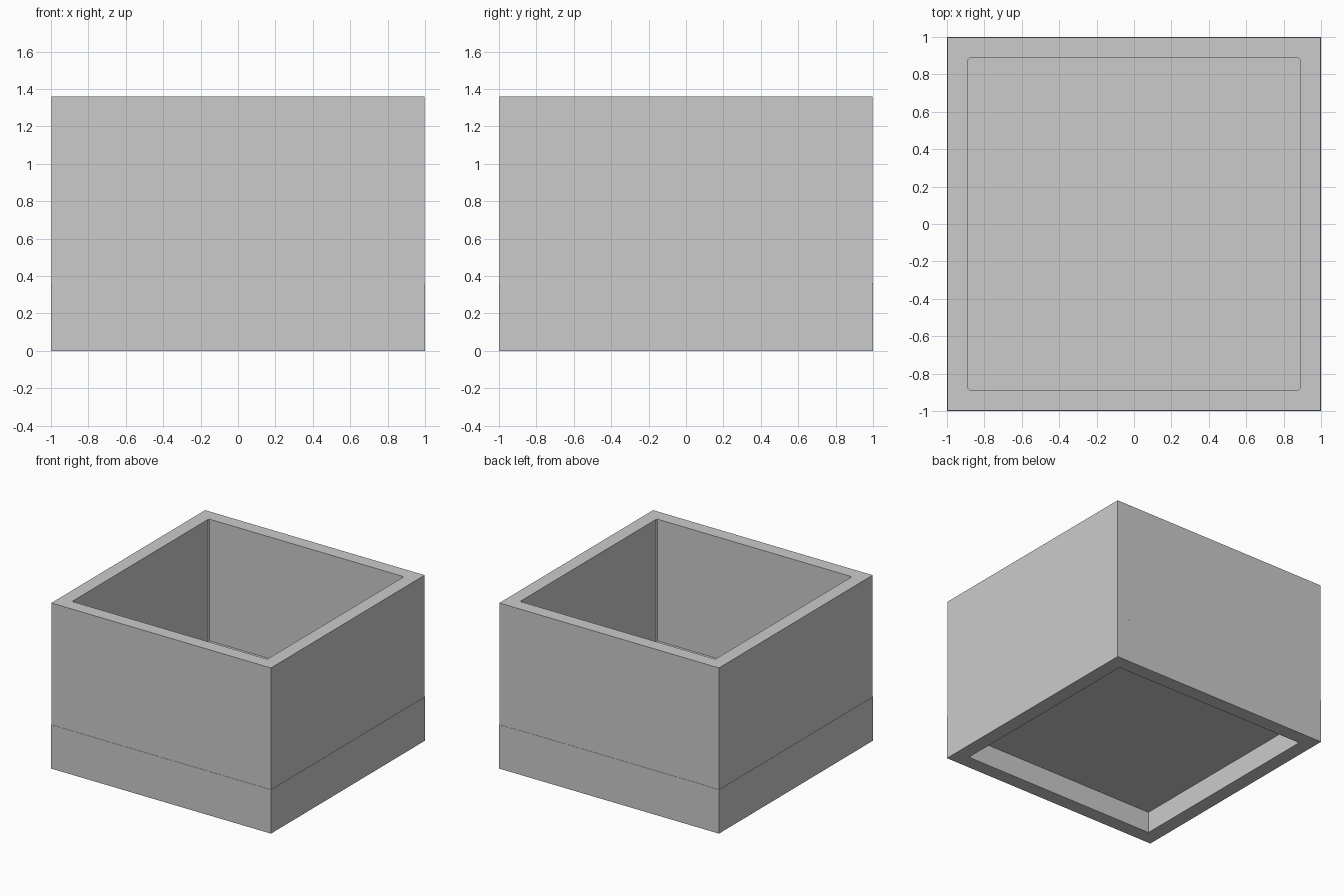
import bpy
import bmesh

if "Cube" in bpy.data.objects:
    bpy.data.objects.remove(bpy.data.objects["Cube"])


def square_shell(name, profile, cap_start=False, cap_end=False, closed=False, bevel_half=None):
    """Stack square loops given as (half width, z) and skin them."""
    bm = bmesh.new()
    loops = [[bm.verts.new((sx * h, sy * h, z))
              for sx, sy in ((-1, -1), (1, -1), (1, 1), (-1, 1))]
             for h, z in profile]
    pairs = list(zip(loops, loops[1:]))
    if closed:
        pairs.append((loops[-1], loops[0]))
    for a, b in pairs:
        for i in range(4):
            j = (i + 1) % 4
            bm.faces.new((a[i], a[j], b[j], b[i]))
    if cap_start:
        bm.faces.new(loops[0])
    if cap_end:
        bm.faces.new(loops[-1])
    # Tiny chamfer on the upright inner corners
    if bevel_half:
        edges = [e for e in bm.edges
                 if abs(e.verts[0].co.z - e.verts[1].co.z) > 0.1
                 and all(abs(abs(v.co.x) - bevel_half) < 1e-5 for v in e.verts)]
        bmesh.ops.bevel(bm, geom=edges, offset=0.008, segments=1, affect='EDGES')
    bmesh.ops.recalc_face_normals(bm, faces=bm.faces)
    mesh = bpy.data.meshes.new(name)
    bm.to_mesh(mesh)
    bm.free()
    obj = bpy.data.objects.new(name, mesh)
    bpy.context.collection.objects.link(obj)
    return obj


# Base block with a shallow recess underneath; its top is the box floor
square_shell("base", [(0.882, 0.175), (0.882, 0), (1, 0), (1, 0.36)],
             cap_start=True, cap_end=True)

# Open-topped walls, a hair narrower than the base
square_shell("walls", [(0.998, 0.35), (0.998, 1.36), (0.887, 1.36), (0.887, 0.35)],
             closed=True, bevel_half=0.887)

# Thin floor panel edge showing along the back seam
bpy.ops.mesh.primitive_cube_add(size=1, location=(0, 0.945, 0.36))
panel = bpy.context.object
panel.name = "floor_panel_edge"
panel.scale = (1.77, 0.11, 0.006)
